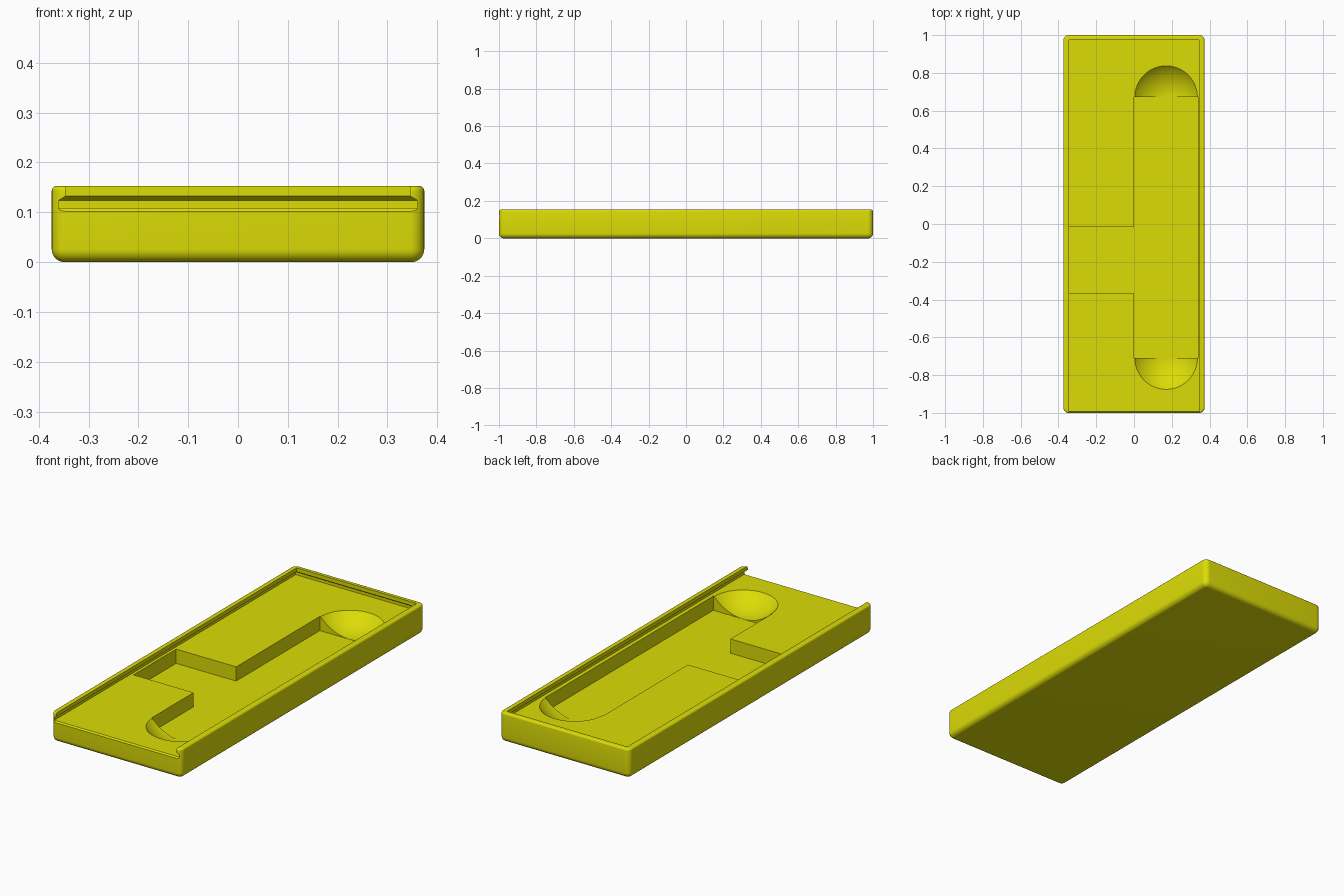
import bpy, bmesh, math

if "Cube" in bpy.data.objects:
    bpy.data.objects.remove(bpy.data.objects["Cube"])

LENGTH, HALF_W, HEIGHT = 2.0, 0.374, 0.153
LEDGE, FLOOR = 0.109, 0.035      # lid ledge height, pocket floor height

yellow = bpy.data.materials.new("yellow_plastic")
yellow.diffuse_color = (0.72, 0.72, 0.002, 1)
yellow.use_nodes = True
yellow.node_tree.nodes["Principled BSDF"].inputs["Base Color"].default_value = yellow.diffuse_color


def loft(name, rings):
    """Closed solid skinned through rings of equal point count."""
    bm = bmesh.new()
    loops = [[bm.verts.new(p) for p in ring] for ring in rings]
    n = len(loops[0])
    for a, b in zip(loops, loops[1:]):
        for i in range(n):
            j = (i + 1) % n
            bm.faces.new((a[i], a[j], b[j], b[i]))
    bm.faces.new(loops[0][::-1])
    bm.faces.new(loops[-1])
    bmesh.ops.recalc_face_normals(bm, faces=bm.faces)
    mesh = bpy.data.meshes.new(name)
    bm.to_mesh(mesh)
    bm.free()
    mesh.materials.append(yellow)
    obj = bpy.data.objects.new(name, mesh)
    bpy.context.collection.objects.link(obj)
    return obj


def rounded_ring(z, inset, radius=0.028, steps=8):
    """Rounded rectangle of the tray outline, shrunk by inset."""
    r = radius - inset
    pts = []
    for k, (sx, sy) in enumerate(((1, 1), (-1, 1), (-1, -1), (1, -1))):
        cx, cy = sx * (HALF_W - radius), sy * (LENGTH / 2 - radius)
        for i in range(steps + 1):
            a = math.pi / 2 * (k + i / steps)
            pts.append((cx + r * math.cos(a), cy + r * math.sin(a), z))
    return pts


# Tray body: large rounding below, small rounding on the rim
rings = []
for i in range(8, -1, -1):
    a = math.pi / 2 * i / 8
    rings.append(rounded_ring(0.026 * (1 - math.sin(a)), 0.026 * (1 - math.cos(a))))
for i in range(6):
    a = math.pi / 2 * i / 5
    rings.append(rounded_ring(HEIGHT - 0.01 * (1 - math.sin(a)), 0.01 * (1 - math.cos(a))))
tray = loft("tray", rings)

cutters = []

# Lid channel with an overhanging lip, open at the front
cutters.append(loft("lid_channel_cutter", [
    [(-w, -1.1, z), (w, -1.1, z), (w, y, z), (-w, y, z)]
    for z, w, y in ((LEDGE, 0.36, 0.988), (0.124, 0.36, 0.988),
                    (0.133, 0.345, 0.975), (0.2, 0.345, 0.975))]))

# Softened front edge of the ledge
cutters.append(loft("front_edge_cutter", [
    [(x, -1.02, 0.082), (x, -0.987, 0.115), (x, -1.02, 0.115)]
    for x in (-0.359, 0.359)]))

# Long pocket with a side branch
outline = [(0, -0.71), (0.34, -0.71), (0.34, 0.672), (0, 0.672),
           (0, -0.015), (-0.345, -0.015), (-0.345, -0.365), (0, -0.365)]
cutters.append(loft("pocket_cutter", [
    [(x, y, z) for x, y in outline] for z in (FLOOR, 0.114)]))

# Spherical finger scoops at both ends of the pocket
R = 0.223
centre_z = FLOOR + 0.0004 + R
a_top = math.acos((centre_z - 0.113) / R)
for name, y in (("front_scoop_cutter", -0.71), ("back_scoop_cutter", 0.672)):
    scoop = []
    for i in range(1, 15):
        a = a_top * i / 14
        scoop.append([(0.17 + R * math.sin(a) * math.cos(t),
                       y + R * math.sin(a) * math.sin(t),
                       centre_z - R * math.cos(a))
                      for t in (math.tau * (k + 0.5) / 64 for k in range(64))])
    cutters.append(loft(name, scoop))

# Carve the tray
for c in cutters:
    c.hide_render = True
    mod = tray.modifiers.new(c.name, 'BOOLEAN')
    mod.operation, mod.solver, mod.object = 'DIFFERENCE', 'EXACT', c
deps = bpy.context.evaluated_depsgraph_get()
carved = bpy.data.meshes.new_from_object(tray.evaluated_get(deps))
tray.modifiers.clear()
tray.data = carved
for c in cutters:
    bpy.data.objects.remove(c)

# Smooth shading on roundings, crisp edges elsewhere
bpy.context.view_layer.objects.active = tray
tray.select_set(True)
bpy.ops.object.shade_smooth_by_angle(angle=math.radians(25))
